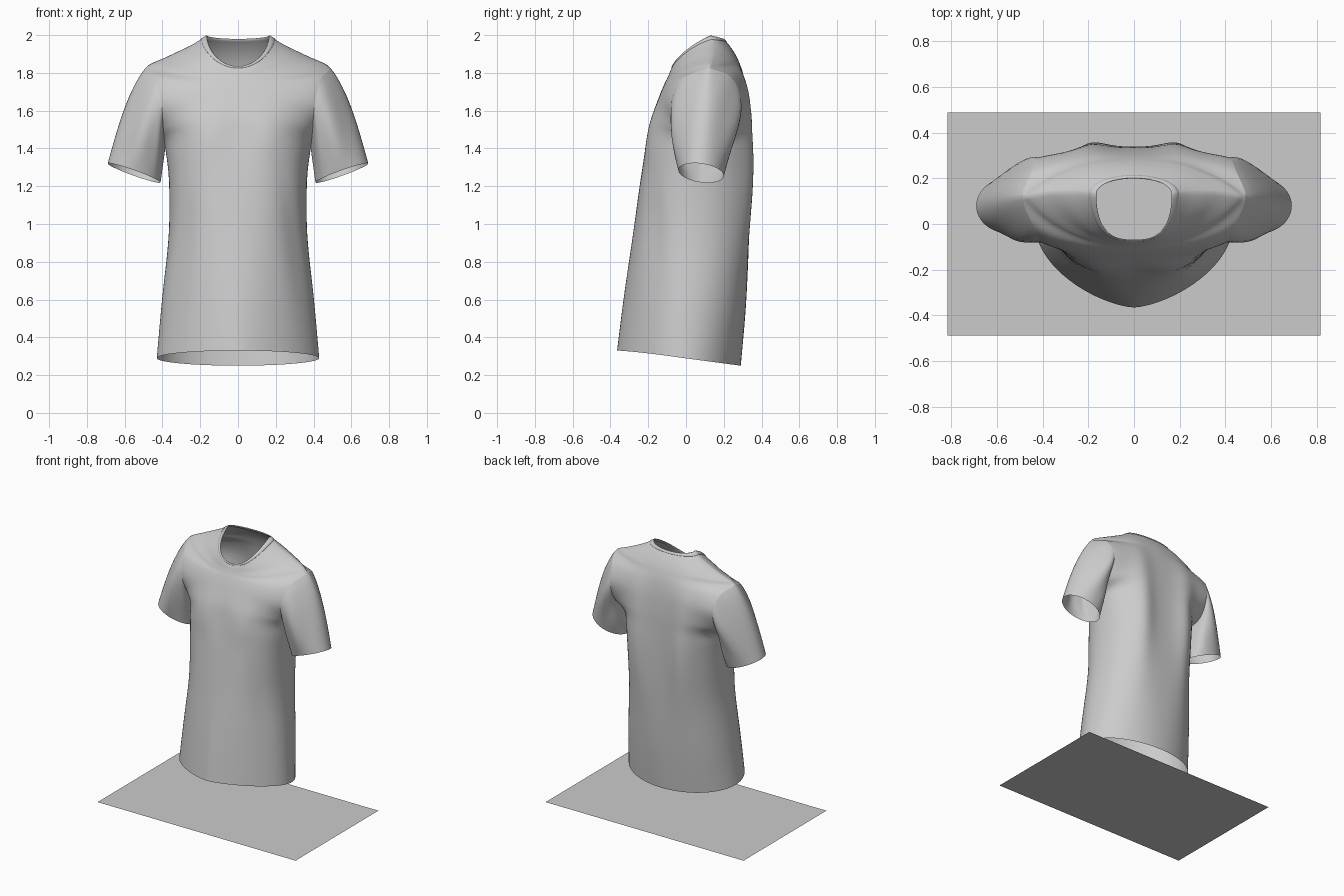
import bpy, bmesh
from math import sin, cos, pi, exp, radians
from mathutils import Vector

if "Cube" in bpy.data.objects:
    bpy.data.objects.remove(bpy.data.objects["Cube"])

# Panel rows, hem to neck: centre y, centre z, edge x, edge y, edge z, arc angle, fullness
# Rows 0-4 end on the side seam, 4-8 on the armhole, 8-11 on the shoulder seam
FRONT = [
    (-.365, .33, .43, -.01, .29, 90, .78), (-.328, .62, .402, .01, .60, 90, .87),
    (-.28, .95, .367, .035, .94, 90, 1.05), (-.238, 1.25, .365, .06, 1.22, 90, 1.25),
    (-.2, 1.46, .385, .075, 1.40, 86, 1.35), (-.178, 1.57, .395, -.025, 1.50, 74, 1.25),
    (-.14, 1.68, .405, -.08, 1.63, 62, 1.1), (-.115, 1.74, .435, -.02, 1.765, 58, 1),
    (-.10, 1.77, .485, .12, 1.83, 58, 1), (-.09, 1.793, .37, .14, 1.888, 66, 1.05),
    (-.082, 1.813, .245, .14, 1.948, 80, 1.2), (-.07, 1.835, .165, .13, 1.998, 90, 1.4)]
BACK = [
    (.29, .25, .43, -.01, .29, 90, 1), (.318, .58, .402, .01, .60, 90, 1.15),
    (.334, .95, .367, .035, .94, 90, 1.3), (.338, 1.25, .365, .06, 1.22, 90, 1.4),
    (.335, 1.46, .385, .075, 1.40, 86, 1.45), (.332, 1.57, .42, .22, 1.50, 74, 1.3),
    (.322, 1.69, .42, .29, 1.65, 62, 1.2), (.305, 1.785, .445, .235, 1.78, 58, 1),
    (.284, 1.85, .485, .12, 1.83, 58, 1), (.26, 1.90, .37, .14, 1.888, 66, 1),
    (.23, 1.945, .245, .14, 1.948, 80, 1), (.20, 1.98, .165, .13, 1.998, 90, 1)]


def spline(rows, v):
    """Smooth row at fractional position v."""
    i = min(int(v), len(rows) - 2)
    u = v - i
    q = [rows[max(0, min(len(rows) - 1, i + k))] for k in (-1, 0, 1, 2)]
    return [b + .5 * u * (c - a + u * (2*a - 5*b + 4*c - d + u * (3*(b - c) + d - a)))
            for a, b, c, d in zip(*q)]


def row(rows, v):
    r = spline(rows, v)
    if v <= 4 or v >= 8:                      # front and back share a seam here
        f, b = spline(FRONT, v), spline(BACK, v)
        r[2:5] = [(f[k] + b[k]) / 2 for k in (2, 3, 4)]
    return r


def point(rows, v, t):
    """Panel point: v runs hem to neck, t from -1 to 1 across."""
    cy, cz, sx, sy, sz, am, p = row(rows, v)
    am = radians(am)
    a = abs(t) * am
    g = min(1, (1 - cos(a)) / (1 - cos(am)))
    f = g ** p
    w = max(0, min(1, (v - 6) / 2, (11.4 - v) / 1.9))   # rounds over the shoulder
    h = 1 - (1 - g) ** (1 + .6 * w)
    x = sx * sin(t * am) / sin(am)
    y, z = cy + (sy - cy) * f, cz + (sz - cz) * h
    ax, fade = abs(x), 1 - t ** 4
    if rows is FRONT:                         # chest fullness and drag folds
        y -= .016 * fade * exp(-((ax - .17) / .11) ** 2 - ((z - 1.47) / .14) ** 2)
        y += .014 * fade * exp(-((ax - .27 - .16 * (1.1 - z)) / .05) ** 2 - ((z - .9) / .35) ** 2)
    else:                                     # shoulder-blade folds
        y += .036 * fade * exp(-((ax - .2) / .09) ** 2 - ((z - 1.3) / .42) ** 2)
    return Vector((x, y, z))


def make(name, grids, closed=False):
    """Mesh from grids of points."""
    bm = bmesh.new()
    for g in grids:
        vs = [[bm.verts.new(p) for p in r] for r in g]
        n = len(g[0])
        for r, s in zip(vs, vs[1:]):
            for j in range(n if closed else n - 1):
                k = (j + 1) % n
                bm.faces.new((r[j], r[k], s[k], s[j]))
    bmesh.ops.remove_doubles(bm, verts=bm.verts, dist=1e-4)
    bmesh.ops.recalc_face_normals(bm, faces=bm.faces)
    for f in bm.faces:
        f.smooth = True
    me = bpy.data.meshes.new(name)
    bm.to_mesh(me)
    bm.free()
    ob = bpy.data.objects.new(name, me)
    bpy.context.collection.objects.link(ob)
    return ob


# Shirt body: front and back panels joined at the seams
COLS = [i / 24 - 1 for i in range(49)]
ROWS = [i / 6 for i in range(67)]
make("shirt_body", [[[point(s, v, t) for t in COLS] for v in ROWS] for s in (FRONT, BACK)])

# Sleeves: loft from the armhole edge to the tilted cuff, mirrored
up = [4 + i / 6 for i in range(25)]
hole = [point(FRONT, v, 1) for v in up] + [point(BACK, v, 1) for v in up[-2:0:-1]]
n = len(hole)
sleeve = []
for i in range(17):
    s = i / 16
    ring = []
    for j, a in enumerate(hole):
        w = 2 * pi * j / n
        top = ((1 - cos(w)) / 2) ** 2
        cuff = Vector((.55 - .14 * cos(w), .08 - .12 * sin(w), 1.27 - .05 * cos(w) + .015 * sin(w)))
        puff = Vector((.022 * top, -.016 * sin(w), .018 * top))
        fold = Vector((0, .008 * sin(5 * w + 3 * s) * sin(w), 0))
        ring.append(a.lerp(cuff, s) + (puff + fold) * sin(pi * s ** .75))
    sleeve.append(ring)
ob = make("sleeves", [sleeve], True)
m = ob.modifiers.new("Mirror", 'MIRROR')
m.merge_threshold = 1e-5


# Collar band: slightly raised strip folded over the neck edge
def neck(v, lift):
    loop = [point(FRONT, v, t) for t in COLS] + [point(BACK, v, t) for t in COLS[-2:0:-1]]
    return [p + Vector((p.x, p.y - .065, 0)).normalized() * lift + Vector((0, 0, lift))
            for p in loop]


band = [neck(v, h) for v, h in ((10.5, 0), (10.52, .002), (10.7, .002), (10.9, .0015), (11, 0),
                                (10.9, -.003), (10.7, -.004), (10.5, -.004))]
make("collar", [band], True)

# Flat base sheet
make("base_sheet", [[[Vector((x, y, 0)) for x in (-.815, .815)] for y in (-.487, .487)]])
